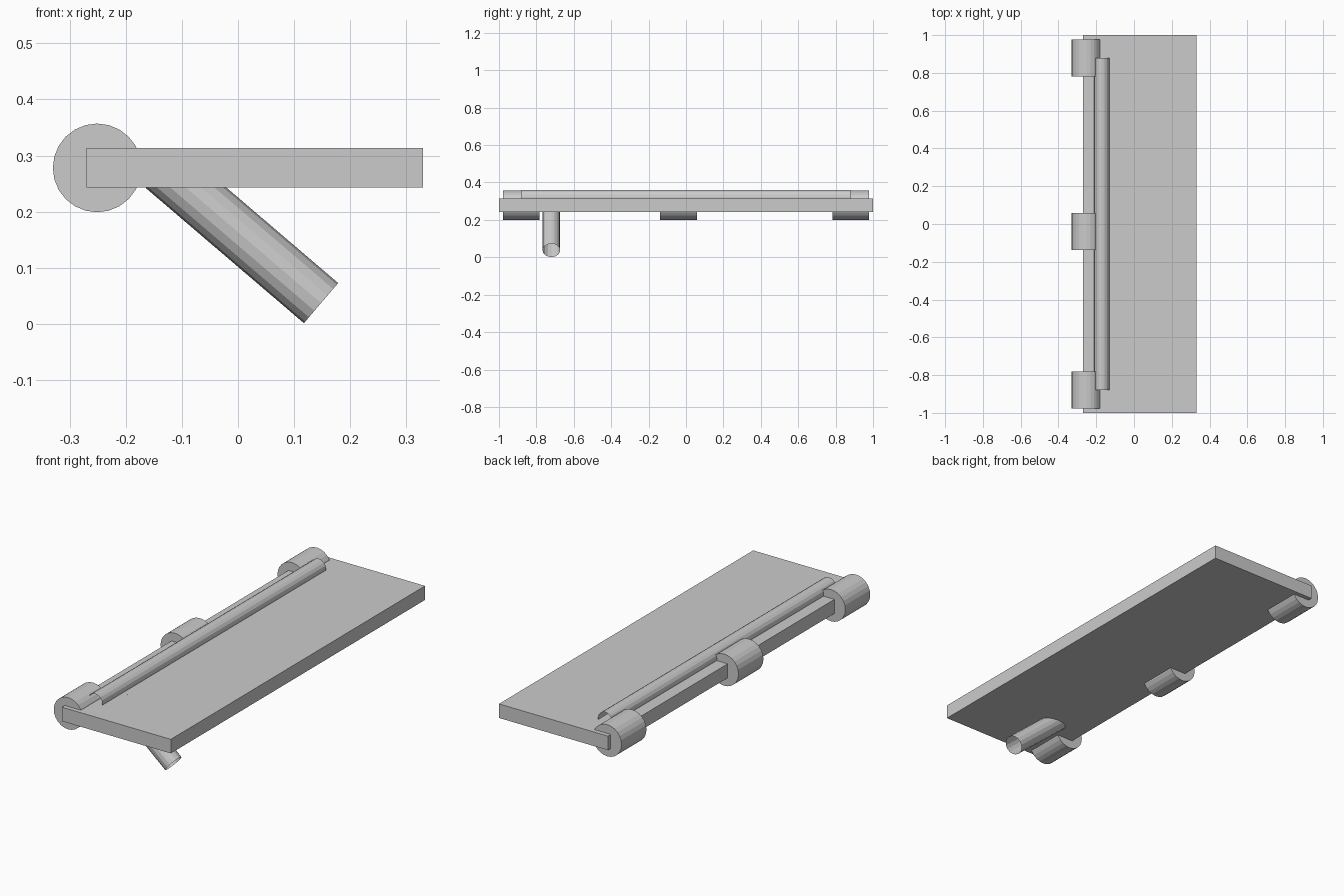
import bpy, bmesh
from mathutils import Vector

if "Cube" in bpy.data.objects:
    bpy.data.objects.remove(bpy.data.objects["Cube"])


def finish(name, bm):
    mesh = bpy.data.meshes.new(name)
    bm.to_mesh(mesh)
    bm.free()
    obj = bpy.data.objects.new(name, mesh)
    bpy.context.collection.objects.link(obj)
    return obj


def box(name, lo, hi):
    bm = bmesh.new()
    bmesh.ops.create_cube(bm, size=1)
    lo, hi = Vector(lo), Vector(hi)
    bmesh.ops.scale(bm, vec=hi - lo, verts=bm.verts)
    bmesh.ops.translate(bm, vec=(lo + hi) / 2, verts=bm.verts)
    return finish(name, bm)


def cylinder(name, start, end, radius, sides, caps=True):
    start, end = Vector(start), Vector(end)
    axis = end - start
    bm = bmesh.new()
    bmesh.ops.create_cone(bm, cap_ends=caps, segments=sides, radius1=radius,
                          radius2=radius, depth=axis.length)
    obj = finish(name, bm)
    obj.location = (start + end) / 2
    obj.rotation_mode = 'QUATERNION'
    obj.rotation_quaternion = axis.to_track_quat('Z', 'Y')
    return obj


PLATE_Z = 0.278

# Flat plate
box("plate", (-0.27, -1, PLATE_Z - 0.035), (0.33, 1, PLATE_Z + 0.035))

# Three hinge knuckles along the left edge
for label, y in (("front", -0.88), ("middle", -0.04), ("back", 0.88)):
    cylinder("hinge_knuckle_" + label, (-0.251, y - 0.098, PLATE_Z),
             (-0.251, y + 0.098, PLATE_Z), 0.079, 24)

# Open-ended rod half sunk into the plate top
cylinder("rod", (-0.171, -0.88, 0.32), (-0.171, 0.88, 0.32), 0.04, 16, caps=False)

# Slanted open-ended handle tube below the plate
cylinder("handle", (-0.134, -0.72, PLATE_Z), (0.148, -0.72, 0.037), 0.047, 16, caps=False)
